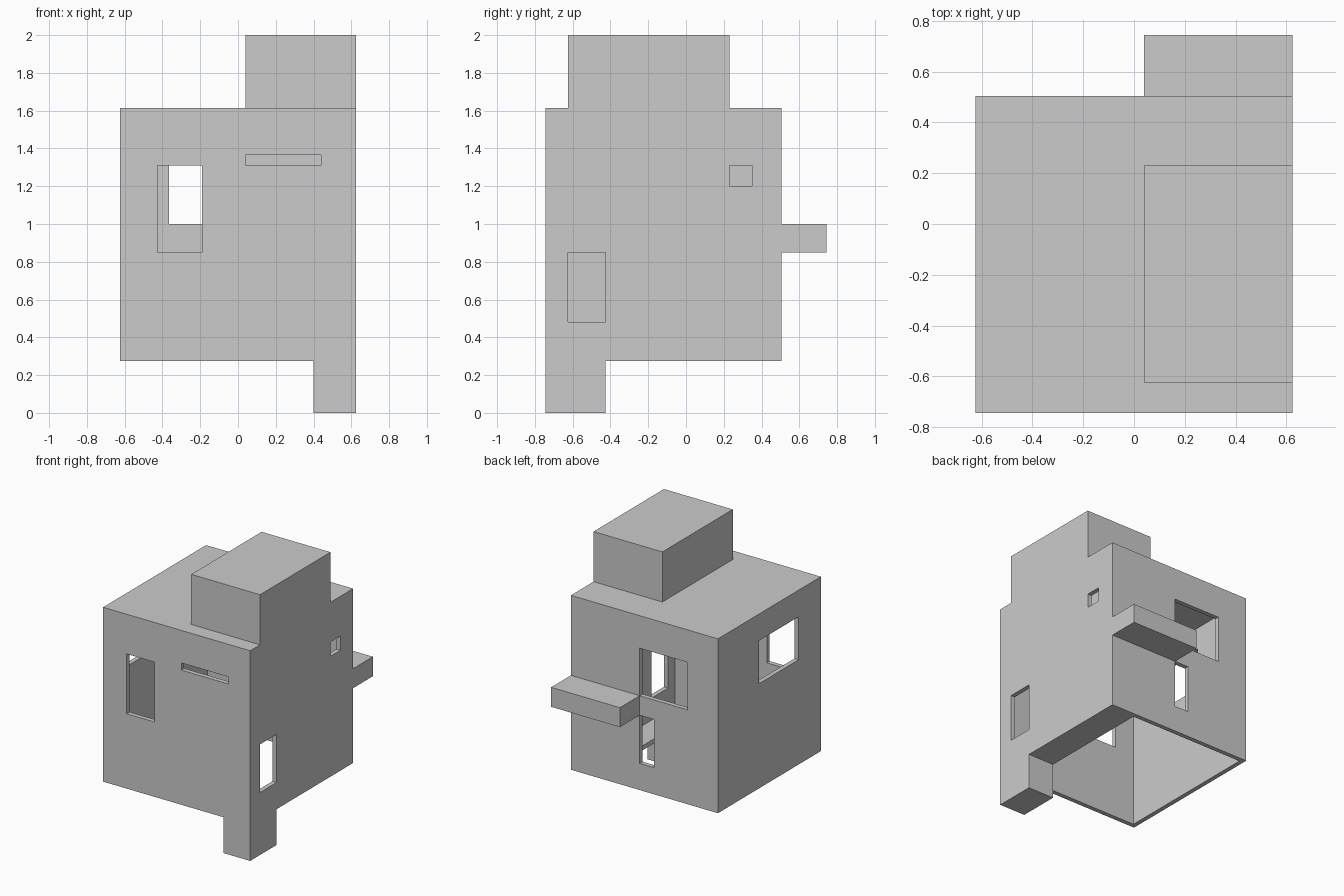
import bpy, bmesh

if "Cube" in bpy.data.objects:
    bpy.data.objects.remove(bpy.data.objects["Cube"])

T = 0.035  # wall thickness
X0, X1, Y0, Y1 = -0.625, 0.625, -0.745, 0.505
Z0, Z1 = 0.275, 1.615
steps = []  # ordered (solid?, box) list; later boxes override earlier ones


def add(*box):
    steps.append((True, box))


def cut(*box):
    steps.append((False, box))


# Outer volumes: x0, x1, y0, y1, z0, z1
add(X0, X1, Y0, Y1, Z0, Z1)                 # main body
add(0.04, X1, -0.625, 0.23, Z1, 2.0)        # roof block
add(0.04, X1, Y1, 0.745, 0.85, 1.0)         # rear ledge
add(0.40, X1, Y0, -0.425, 0.0, Z0)          # corner leg

# Hollow interiors, joined into one room
cut(X0 + T, X1 - T, Y0 + T, Y1 - T, Z0 + T, Z1 - T)
cut(0.04 + T, X1 - T, -0.625 + T, 0.23 - T, Z1 - T, 2.0 - T)
cut(0.04 + T, X1 - T, Y1 - T, 0.745 - T, 0.85 + T, 1.0 - T)
cut(0.40 + T, X1 - T, Y0 + T, -0.425 - T, T, Z0 + T)
# Open underside, leaving a floor strip along the right wall
cut(X0 + T, 0.40, Y0 + T, Y1 - T, Z0, Z0 + T)

# Windows
cut(-0.425, -0.19, Y0, Y0 + T, 0.85, 1.31)    # front window
cut(0.04, 0.44, Y0, Y0 + T, 1.31, 1.365)      # front slot
cut(X1 - T, X1, -0.625, -0.425, 0.48, 0.85)   # right tall window
cut(X1 - T, X1, 0.23, 0.35, 1.20, 1.31)       # right small window
cut(-0.365, 0.04, Y1 - T, Y1, 1.0, 1.365)     # back large window
cut(-0.08, 0.04, Y1 - T, Y1, 0.48, 0.85)      # back narrow window
cut(X0, X0 + T, -0.475, 0.005, 1.08, 1.41)    # left window

# Grid through every box edge
axes = [sorted({round(b[2 * a + k], 4) for _, b in steps for k in (0, 1)})
        for a in range(3)]
dims = [len(a) - 1 for a in axes]


def filled(c):
    if any(not 0 <= c[a] < dims[a] for a in range(3)):
        return False
    p = [(axes[a][c[a]] + axes[a][c[a] + 1]) / 2 for a in range(3)]
    for solid, b in reversed(steps):
        if all(b[2 * a] < p[a] < b[2 * a + 1] for a in range(3)):
            return solid
    return False


cells = {(i, j, k) for i in range(dims[0]) for j in range(dims[1])
         for k in range(dims[2]) if filled((i, j, k))}

# Skin the solid cells
bm = bmesh.new()
verts = {}


def vert(i):
    if i not in verts:
        verts[i] = bm.verts.new([axes[a][i[a]] for a in range(3)])
    return verts[i]


for c in cells:
    for a in range(3):
        for side in (0, 1):
            n = list(c)
            n[a] += 2 * side - 1
            if tuple(n) in cells:
                continue
            u, v = (a + 1) % 3, (a + 2) % 3
            loop = []
            for du, dv in ((0, 0), (1, 0), (1, 1), (0, 1)):
                p = list(c)
                p[a] += side
                p[u] += du
                p[v] += dv
                loop.append(vert(tuple(p)))
            bm.faces.new(loop if side else loop[::-1])

# Merge the flat grid faces
bmesh.ops.dissolve_limit(bm, angle_limit=0.01, verts=bm.verts[:], edges=bm.edges[:])
mesh = bpy.data.meshes.new("house_shell")
bm.to_mesh(mesh)
bm.free()
bpy.context.collection.objects.link(bpy.data.objects.new("house_shell", mesh))
